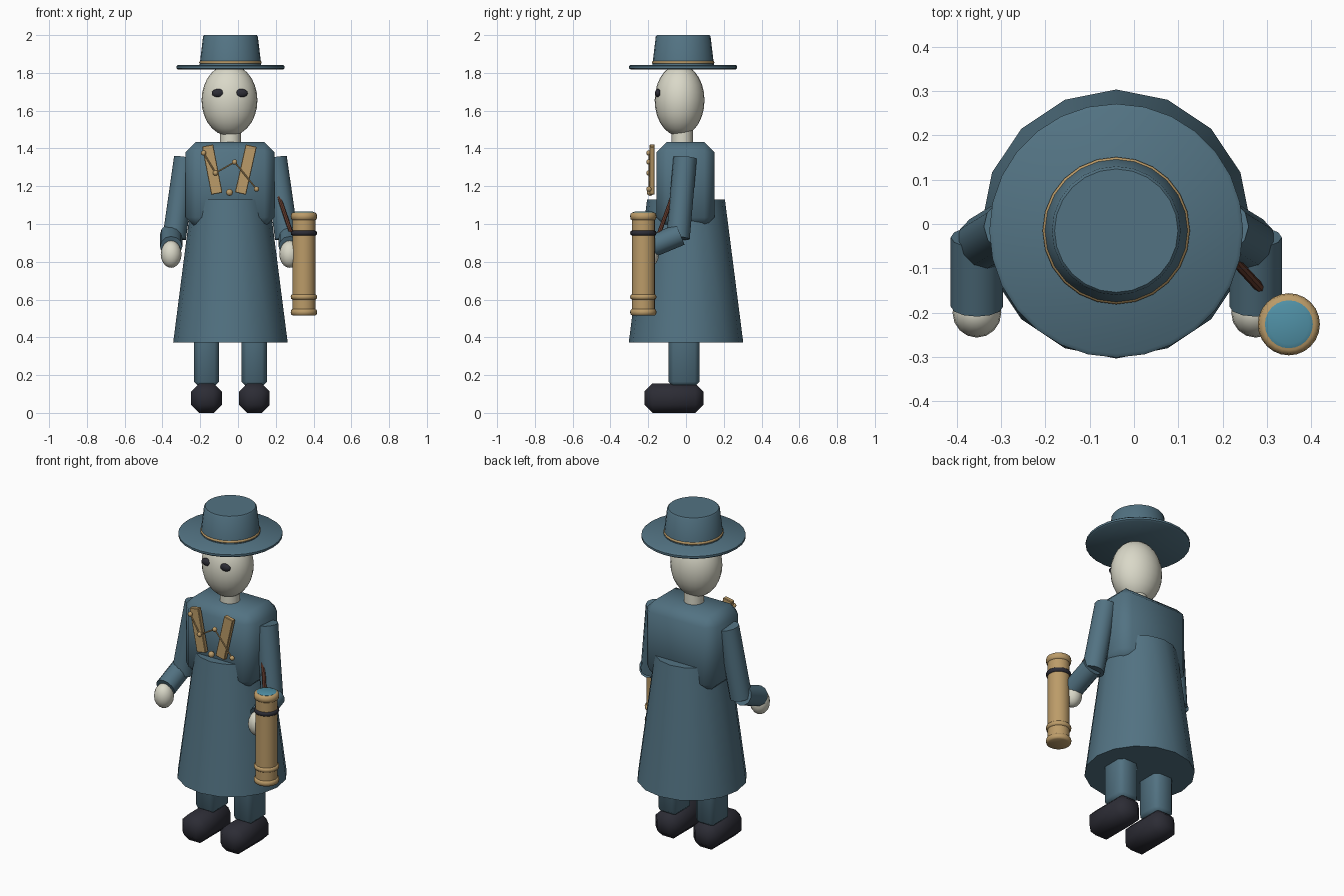
import bpy, bmesh, math
from mathutils import Vector, Matrix

if "Cube" in bpy.data.objects:
    bpy.data.objects.remove(bpy.data.objects["Cube"])

CX = -0.04  # figure's own centre line


def material(name, rgb):
    m = bpy.data.materials.new(name)
    m.diffuse_color = (*rgb, 1)
    m.use_nodes = True
    m.node_tree.nodes["Principled BSDF"].inputs["Base Color"].default_value = m.diffuse_color
    return m


CLOTH = material("cloth", (0.085, 0.17, 0.225))
BONE = material("bone", (0.70, 0.69, 0.58))
DARK = material("dark", (0.025, 0.025, 0.035))
BRASS = material("brass", (0.50, 0.33, 0.14))
GLASS = material("glass", (0.08, 0.28, 0.38))
LEATHER = material("leather", (0.14, 0.05, 0.03))


def finish(name, bm, mat, angle=40):
    bmesh.ops.recalc_face_normals(bm, faces=bm.faces[:])
    me = bpy.data.meshes.new(name)
    bm.to_mesh(me)
    bm.free()
    me.materials.append(mat)
    ob = bpy.data.objects.new(name, me)
    bpy.context.collection.objects.link(ob)
    bpy.ops.object.select_all(action='DESELECT')
    ob.select_set(True)
    bpy.context.view_layer.objects.active = ob
    bpy.ops.object.shade_smooth_by_angle(angle=math.radians(angle))
    return ob


def lathe(name, profile, centre, mat, sides=24, angle=40):
    """Closed solid turned about z from (radius, z) points."""
    bm = bmesh.new()
    rings = []
    for r, z in profile:
        rings.append([bm.verts.new((centre[0] + r * math.sin(2 * math.pi * i / sides),
                                    centre[1] + r * math.cos(2 * math.pi * i / sides), z))
                      for i in range(sides)])
    for a, b in zip(rings, rings[1:]):
        for i in range(sides):
            j = (i + 1) % sides
            bm.faces.new((a[i], a[j], b[j], b[i]))
    bm.faces.new(rings[0])
    bm.faces.new(rings[-1])
    return finish(name, bm, mat, angle)


def rod(name, a, b, r, mat, sides=12):
    a, b = Vector(a), Vector(b)
    d = b - a
    bm = bmesh.new()
    mtx = Matrix.Translation((a + b) / 2) @ d.to_track_quat('Z', 'Y').to_matrix().to_4x4()
    bmesh.ops.create_cone(bm, cap_ends=True, segments=sides, radius1=r, radius2=r,
                          depth=d.length, matrix=mtx)
    return finish(name, bm, mat)


def ball(name, centre, radii, mat, u=24, v=14):
    bm = bmesh.new()
    bmesh.ops.create_uvsphere(bm, u_segments=u, v_segments=v, radius=1,
                              matrix=Matrix.Translation(centre) @ Matrix.Diagonal((*radii, 1)))
    return finish(name, bm, mat, 60)


def box(name, centre, size, bevel, mat, tilt=0, angle=50):
    bm = bmesh.new()
    bmesh.ops.create_cube(bm, size=1, matrix=Matrix.Diagonal((*size, 1)))
    if bevel:
        bmesh.ops.bevel(bm, geom=bm.edges[:], offset=bevel, segments=1, affect='EDGES')
    bm.transform(Matrix.Translation(centre) @ Matrix.Rotation(tilt, 4, 'Y'))
    return finish(name, bm, mat, angle)


def ring(name, centre, z, r, half, bulge, mat, sides=24):
    """Rounded collar around a vertical tube."""
    prof = [(r, z - half), (r + bulge * 0.75, z - half * 0.7), (r + bulge, z),
            (r + bulge * 0.75, z + half * 0.7), (r, z + half)]
    return lathe(name, prof, centre, mat, sides, 60)


# Hat
HAT = (CX, -0.015)
lathe("hat_brim", [(0.277, 1.817), (0.286, 1.824), (0.286, 1.836), (0.277, 1.843)], HAT, CLOTH, 28)
lathe("hat_crown", [(0.164, 1.835), (0.145, 1.993), (0.139, 2.0)], HAT, CLOTH, 24)
ring("hat_band", HAT, 1.855, 0.155, 0.009, 0.011, BRASS)

# Head, eyes and neck
ball("head", (-0.045, -0.034, 1.655), (0.148, 0.132, 0.19), BONE)
for x in (-0.105, 0.018):
    ball("eye", (x, -0.148, 1.693), (0.034, 0.016, 0.022), DARK, 16, 10)
rod("neck", (CX, -0.02, 1.40), (CX, -0.02, 1.52), 0.056, BONE, 16)

# Coat
box("torso", (-0.042, -0.003, 1.208), (0.47, 0.306, 0.452), 0.053, CLOTH)
lathe("coat_skirt", [(0.303, 0.373), (0.206, 1.13)], (CX, 0), CLOTH, 16)

# Limbs, mirrored about the figure's centre line
for side, s in (("left", -1), ("right", 1)):
    def at(x, y, z):
        return (CX + s * x, y, z)
    rod(side + "_upper_arm", at(0.237, -0.005, 1.35), at(0.298, -0.042, 0.925), 0.062, CLOTH)
    rod(side + "_forearm", at(0.314, -0.03, 0.945), at(0.314, -0.186, 0.88), 0.059, CLOTH)
    ball(side + "_hand", at(0.314, -0.2, 0.84), (0.055, 0.056, 0.072), BONE, 16, 10)
    box(side + "_leg", at(0.126, -0.01, 0.44), (0.133, 0.164, 0.60), 0.025, CLOTH)
    box(side + "_shoe", at(0.127, -0.064, 0.078), (0.162, 0.312, 0.156), 0.043, DARK)

# Chest straps with studs joined by a thin chain
for x0, x1 in ((-0.16, -0.113), (0.069, 0.014)):
    tilt = math.atan2(x0 - x1, 0.245)
    box("chest_strap", ((x0 + x1) / 2, -0.179, 1.288), (0.06, 0.027, 0.26), 0.003, BRASS, tilt, 30)
studs = [(-0.182, -0.196, 1.376), (-0.119, -0.196, 1.27),
         (-0.018, -0.196, 1.328), (0.098, -0.196, 1.185)]
for p in studs:
    ball("stud", p, (0.014,) * 3, BRASS, 12, 8)
ball("centre_stud", (-0.045, -0.19, 1.167), (0.018,) * 3, BRASS, 12, 8)
for a, b in zip(studs, studs[1:]):
    rod("stud_chain", a, b, 0.004, BRASS, 6)

# Brass tube with collars, lens and carrying strap
TUBE = (0.349, -0.226)
lathe("tube_body", [(0.061, 0.518), (0.061, 1.056)], TUBE, BRASS)
for z, half, mat in ((1.04, 0.021, BRASS), (0.952, 0.014, DARK),
                     (0.614, 0.015, BRASS), (0.533, 0.018, BRASS)):
    ring("tube_collar", TUBE, z, 0.058, half, 0.012, mat)
lathe("lens", [(0.054, 1.04), (0.054, 1.062), (0.045, 1.066)], TUBE, GLASS)
rod("carry_strap", (0.215, -0.07, 1.15), (0.291, -0.152, 0.925), 0.011, LEATHER, 8)
